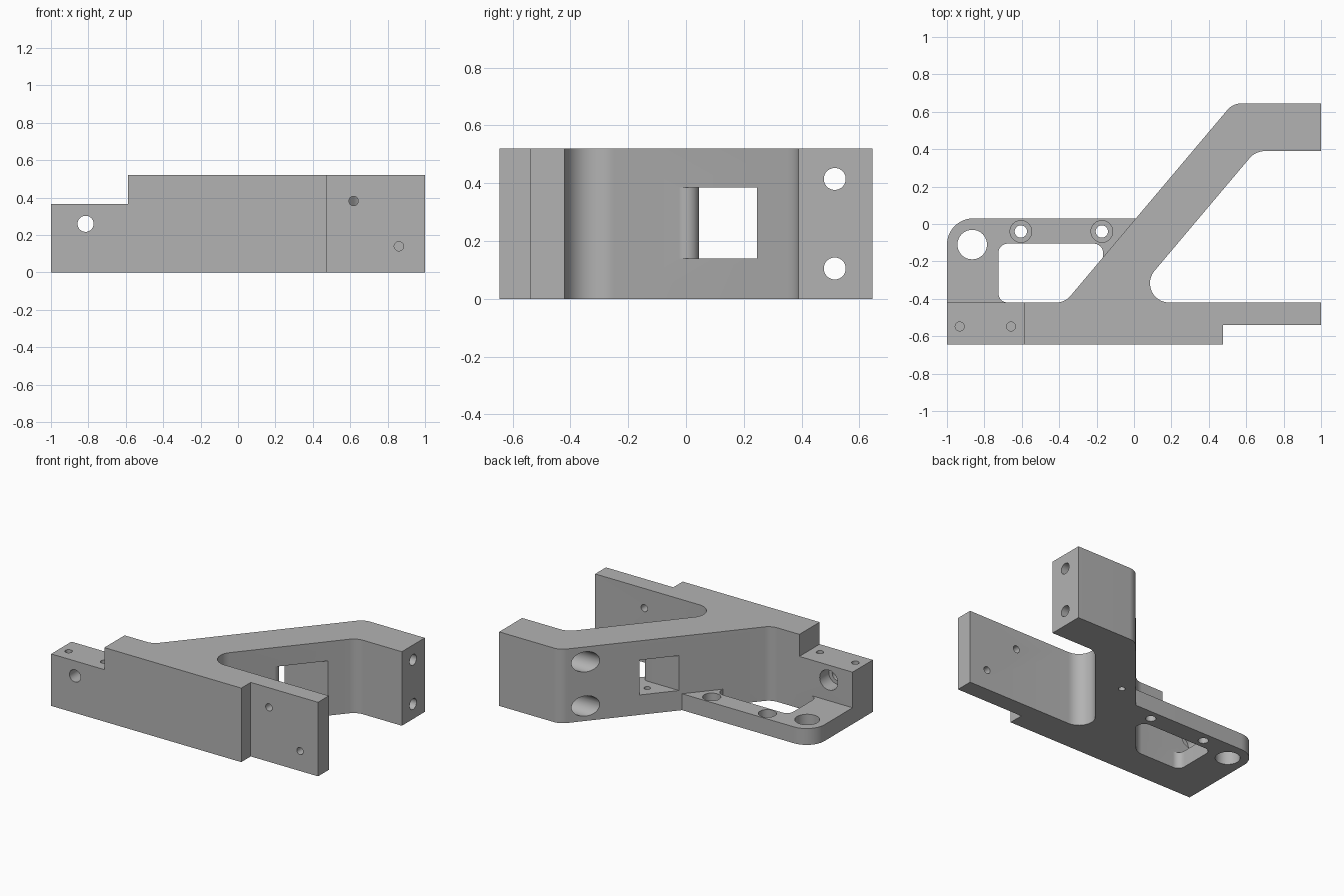
import bpy, bmesh, math
from mathutils import Matrix, Vector

if "Cube" in bpy.data.objects:
    bpy.data.objects.remove(bpy.data.objects["Cube"])

gray = bpy.data.materials.new("plain gray")
gray.diffuse_color = (0.45, 0.45, 0.45, 1)
gray.use_nodes = True
gray.node_tree.nodes["Principled BSDF"].inputs["Base Color"].default_value = gray.diffuse_color


def make_object(name, bm):
    bmesh.ops.recalc_face_normals(bm, faces=bm.faces)
    mesh = bpy.data.meshes.new(name)
    bm.to_mesh(mesh)
    bm.free()
    mesh.materials.append(gray)
    ob = bpy.data.objects.new(name, mesh)
    bpy.context.collection.objects.link(ob)
    return ob


def rounded(points, n=12):
    """Outline from (x, y, radius) corners."""
    out = []
    for i, (x, y, r) in enumerate(points):
        p = Vector((x, y))
        if r == 0:
            out.append(p)
            continue
        a = (Vector(points[i - 1][:2]) - p).normalized()
        b = (Vector(points[(i + 1) % len(points)][:2]) - p).normalized()
        half = a.angle(b) / 2
        c = p + (a + b).normalized() * r / math.sin(half)
        t = r / math.tan(half)
        s, e = p + a * t - c, p + b * t - c
        a0 = math.atan2(s.y, s.x)
        d = (math.atan2(e.y, e.x) - a0 + math.pi) % (2 * math.pi) - math.pi
        for k in range(n + 1):
            w = a0 + d * k / n
            out.append(c + Vector((math.cos(w), math.sin(w))) * r)
    return out


def prism(name, points, z0, z1):
    bm = bmesh.new()
    face = bm.faces.new([bm.verts.new((p.x, p.y, z0)) for p in rounded(points)])
    ext = bmesh.ops.extrude_face_region(bm, geom=[face])
    verts = [v for v in ext["geom"] if isinstance(v, bmesh.types.BMVert)]
    bmesh.ops.translate(bm, verts=verts, vec=(0, 0, z1 - z0))
    return make_object(name, bm)


def boolean(target, tool, operation):
    mod = target.modifiers.new("bool", 'BOOLEAN')
    mod.operation = operation
    mod.solver = 'EXACT'
    mod.object = tool
    bpy.context.view_layer.objects.active = target
    bpy.ops.object.modifier_apply(modifier=mod.name)
    bpy.data.objects.remove(tool)


def drill(target, axis, u, v, r, start, end):
    """Cylinder cut along an axis; u, v are the other two coordinates in order."""
    mid = (start + end) / 2
    pos, rot = {
        'X': ((mid, u, v), Matrix.Rotation(math.pi / 2, 4, 'Y')),
        'Y': ((u, mid, v), Matrix.Rotation(math.pi / 2, 4, 'X')),
        'Z': ((u, v, mid), Matrix.Identity(4)),
    }[axis]
    bm = bmesh.new()
    bmesh.ops.create_cone(bm, cap_ends=True, segments=40, radius1=r, radius2=r,
                          depth=end - start, matrix=Matrix.Translation(pos) @ rot)
    boolean(target, make_object("drill", bm), 'DIFFERENCE')


H, PLATE, SLOPE = 0.52, 0.115, 1.185


def left_x(y):      # left face of the slanted arm
    return 0.01 + (y - 0.03) / SLOPE


def right_x(y):     # right face of the slanted arm
    return 0.11 + (y + 0.25) / SLOPE


# Base bar, end tab and slanted arm as one profile
bracket = prism("bracket", [
    (-1, -0.645, 0), (0.477, -0.645, 0), (0.477, -0.54, 0), (1, -0.54, 0),
    (1, -0.42, 0), (right_x(-0.42), -0.42, 0.103), (right_x(0.39), 0.39, 0.11),
    (1, 0.39, 0), (1, 0.645, 0), (left_x(0.645), 0.645, 0.1),
    (left_x(-0.42), -0.42, 0.1), (-1, -0.42, 0)], 0, H)

# Lowered step at the left end of the bar
boolean(bracket, prism("step_cut", [
    (-1.1, -0.75, 0), (-0.587, -0.75, 0), (-0.587, -0.35, 0), (-1.1, -0.35, 0)],
    0.365, 0.7), 'DIFFERENCE')

# Thin side plate with its rounded opening
plate = prism("side_plate", [
    (-1, -0.5, 0), (0.05, -0.5, 0), (0.05, 0.03, 0), (-1, 0.03, 0.14)], 0, PLATE)
boolean(plate, prism("opening_cut", [
    (-0.725, -0.42, 0.05), (-0.165, -0.42, 0), (-0.165, -0.105, 0.05),
    (-0.725, -0.105, 0.05)], -0.1, 0.3), 'DIFFERENCE')
boolean(bracket, plate, 'UNION')

# Window through the arm, with one rounded wedge edge
r = 0.044
tip_y = 0.045
low_y = tip_y - 0.0745
boolean(bracket, prism("window_cut", [
    (-0.2, tip_y, 0), (right_x(tip_y), tip_y, r), (right_x(low_y) + 0.0005, low_y, 0),
    (0.9, low_y, 0), (0.9, 0.245, 0), (-0.2, 0.245, 0)], 0.14, 0.385), 'DIFFERENCE')
drill(bracket, 'Z', 0.21, 0.13, 0.022, -0.1, 0.2)

# Arm end holes, counterbored from the slanted face
for z in (0.105, 0.415):
    drill(bracket, 'X', 0.515, z, 0.038, 0.25, 1.1)
    drill(bracket, 'X', 0.515, z, 0.071, 0.2, 0.75)

# Plate holes
drill(bracket, 'Z', -0.865, -0.11, 0.079, -0.1, 0.3)
for x in (-0.605, -0.172):
    drill(bracket, 'Z', x, -0.04, 0.033, -0.1, 0.3)
    drill(bracket, 'Z', x, -0.04, 0.058, 0.055, 0.3)

# Step holes: two blind from the top, one counterbored from the back
for x in (-0.932, -0.657):
    drill(bracket, 'Z', x, -0.548, 0.024, 0.16, 0.5)
drill(bracket, 'Y', -0.815, 0.26, 0.043, -0.8, -0.3)
drill(bracket, 'Y', -0.815, 0.26, 0.07, -0.52, -0.3)

# Tab holes
for x, z in ((0.618, 0.382), (0.86, 0.14)):
    drill(bracket, 'Y', x, z, 0.025, -0.7, -0.35)

bpy.ops.object.select_all(action='DESELECT')
bracket.select_set(True)
bpy.context.view_layer.objects.active = bracket
bpy.ops.object.shade_smooth_by_angle(angle=math.radians(25))
